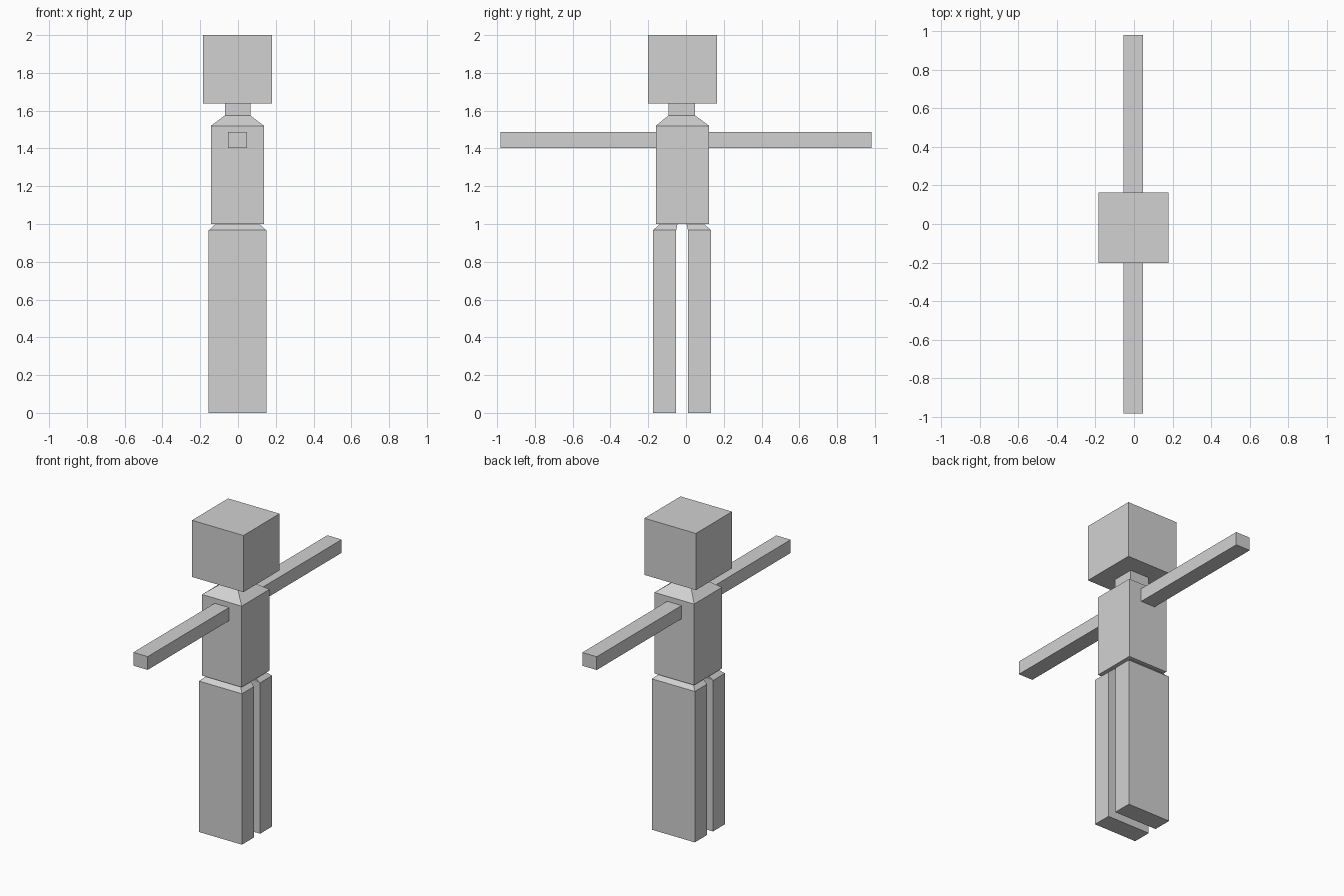
import bpy
import bmesh

# Remove the default cube
cube = bpy.data.objects.get("Cube")
if cube:
    bpy.data.objects.remove(cube, do_unlink=True)

# Single flat grey
grey = bpy.data.materials.new("plain grey")
grey.use_nodes = True
color = (0.64, 0.64, 0.64, 1)
grey.diffuse_color = color
grey.node_tree.nodes["Principled BSDF"].inputs["Base Color"].default_value = color


def stack(name, levels):
    """Skin rectangles (x0, x1, y0, y1, z) from bottom to top into a closed solid."""
    bm = bmesh.new()
    rings = []
    for x0, x1, y0, y1, z in levels:
        corners = ((x0, y0), (x1, y0), (x1, y1), (x0, y1))
        rings.append([bm.verts.new((x, y, z)) for x, y in corners])
    bm.faces.new(rings[0][::-1])
    bm.faces.new(rings[-1])
    for low, high in zip(rings, rings[1:]):
        for i in range(4):
            j = (i + 1) % 4
            bm.faces.new((low[i], low[j], high[j], high[i]))
    mesh = bpy.data.meshes.new(name)
    bm.to_mesh(mesh)
    bm.free()
    mesh.materials.append(grey)
    obj = bpy.data.objects.new(name, mesh)
    bpy.context.collection.objects.link(obj)
    return obj


def box(name, x0, x1, y0, y1, z0, z1):
    return stack(name, [(x0, x1, y0, y1, z0), (x0, x1, y0, y1, z1)])


# Head
box("head", -0.185, 0.18, -0.202, 0.164, 1.637, 2.0)

# Torso with sloped shoulders rising into the neck
neck = (-0.07, 0.065, -0.092, 0.048)
chest = (-0.143, 0.138, -0.16, 0.122)
stack("torso", [chest + (1.0,), chest + (1.52,), neck + (1.575,), neck + (1.637,)])

# Arms reaching out along the depth axis
box("front_arm", -0.054, 0.048, -0.983, -0.16, 1.402, 1.487)
box("back_arm", -0.054, 0.048, 0.122, 0.981, 1.402, 1.487)

# Legs, narrowing at the hip; mirrored about the body's middle
middle = -0.021
for name, side in (("front_leg", -1), ("back_leg", 1)):
    def span(inner, outer):
        return tuple(sorted((middle + side * inner, middle + side * outer)))
    thigh = (-0.155, 0.15) + span(0.031, 0.153)
    hip = (-0.118, 0.113) + span(0.024, 0.118)
    stack(name, [thigh + (0.0,), thigh + (0.967,), hip + (1.0,)])
